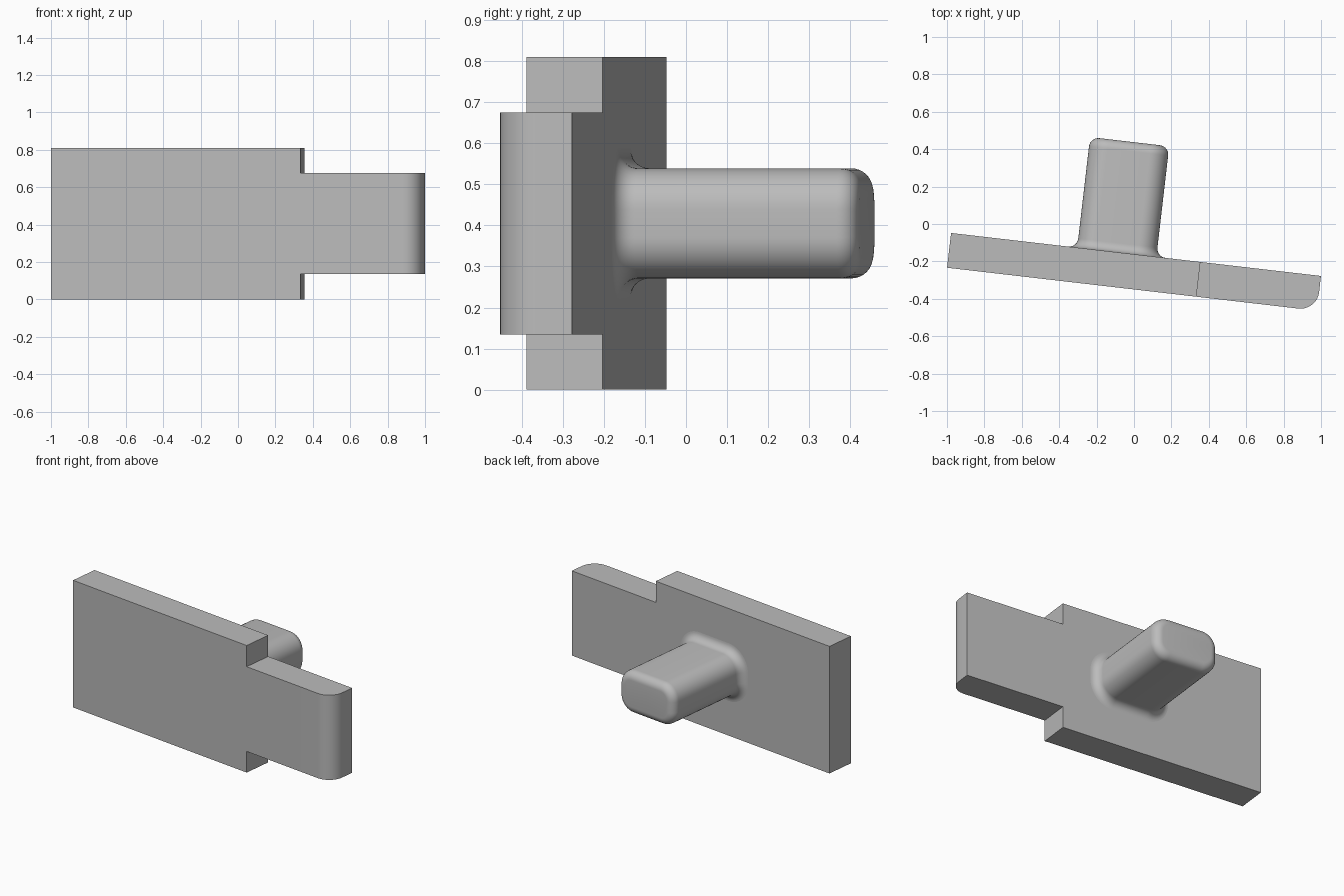
import bpy, bmesh, math
from math import sin, cos, pi, radians
from mathutils import Vector

cube = bpy.data.objects.get("Cube")
if cube:
    bpy.data.objects.remove(cube, do_unlink=True)

LENGTH, THICK, HEIGHT = 1.991, 0.187, 0.81   # plate
STEP, TAB_LOW = 1.342, 0.135                 # narrower tab at the left end
PEG_X, PEG_TOP = 0.892, 0.595                # peg on the back face
TILT = radians(-6.63)

grey = bpy.data.materials.new("plain_grey")
grey.use_nodes = True
grey.diffuse_color = (0.5, 0.5, 0.5, 1)
grey.node_tree.nodes["Principled BSDF"].inputs["Base Color"].default_value = grey.diffuse_color


def finish(bm, name):
    """Turn the bmesh into a tilted, shaded object."""
    bmesh.ops.recalc_face_normals(bm, faces=bm.faces)
    mesh = bpy.data.meshes.new(name)
    bm.to_mesh(mesh)
    bm.free()
    mesh.materials.append(grey)
    obj = bpy.data.objects.new(name, mesh)
    bpy.context.collection.objects.link(obj)
    obj.location = (-0.978, -0.048, 0)
    obj.rotation_euler.z = TILT
    bpy.ops.object.select_all(action='DESELECT')
    obj.select_set(True)
    bpy.context.view_layer.objects.active = obj
    bpy.ops.object.shade_smooth_by_angle(angle=radians(30))
    return obj


# Plate: stepped outline extruded through its thickness
bm = bmesh.new()
tab_high = HEIGHT - TAB_LOW
outline = [(0, 0), (STEP, 0), (STEP, TAB_LOW), (LENGTH, TAB_LOW),
           (LENGTH, tab_high), (STEP, tab_high), (STEP, HEIGHT), (0, HEIGHT)]
face = bm.faces.new([bm.verts.new((x, 0, z)) for x, z in outline])
extruded = bmesh.ops.extrude_face_region(bm, geom=[face], use_keep_orig=True)["geom"]
bmesh.ops.translate(bm, vec=(0, -THICK, 0),
                    verts=[g for g in extruded if isinstance(g, bmesh.types.BMVert)])
bmesh.ops.recalc_face_normals(bm, faces=bm.faces)

# Rounded front edge at the tab end
end_edges = [e for e in bm.edges
             if all(v.co.x > LENGTH - 0.01 and v.co.y < -THICK / 2 for v in e.verts)]
bmesh.ops.bevel(bm, geom=end_edges, offset=0.1, segments=12, profile=0.5, affect='EDGES')
finish(bm, "stepped_plate")


# Peg: rounded rectangles stacked along a profile with a flared root and rounded tip
def rounded_ring(bm, grow, y, half_x=0.213, half_z=0.134, radius=0.1, steps=10):
    verts = []
    for quarter in range(4):
        sx = 1 if quarter in (0, 3) else -1
        sz = 1 if quarter < 2 else -1
        for i in range(steps + 1):
            a = (quarter + i / steps) * pi / 2
            verts.append(bm.verts.new((
                PEG_X + sx * (half_x - radius) + (radius + grow) * cos(a), y,
                HEIGHT / 2 + sz * (half_z - radius) + (radius + grow) * sin(a))))
    return verts


bm = bmesh.new()
R, N = 0.05, 8
angles = [i / N * pi / 2 for i in range(N + 1)]
profile = [(R * (1 - sin(a)), R * (1 - cos(a))) for a in angles]
profile += [(R * (cos(a) - 1), PEG_TOP - R * (1 - sin(a))) for a in angles]
rings = [rounded_ring(bm, grow, y) for grow, y in profile]
for low, high in zip(rings, rings[1:]):
    for i in range(len(low)):
        j = (i + 1) % len(low)
        bm.faces.new((low[i], low[j], high[j], high[i]))
bm.faces.new(rings[-1])
finish(bm, "rounded_peg")
